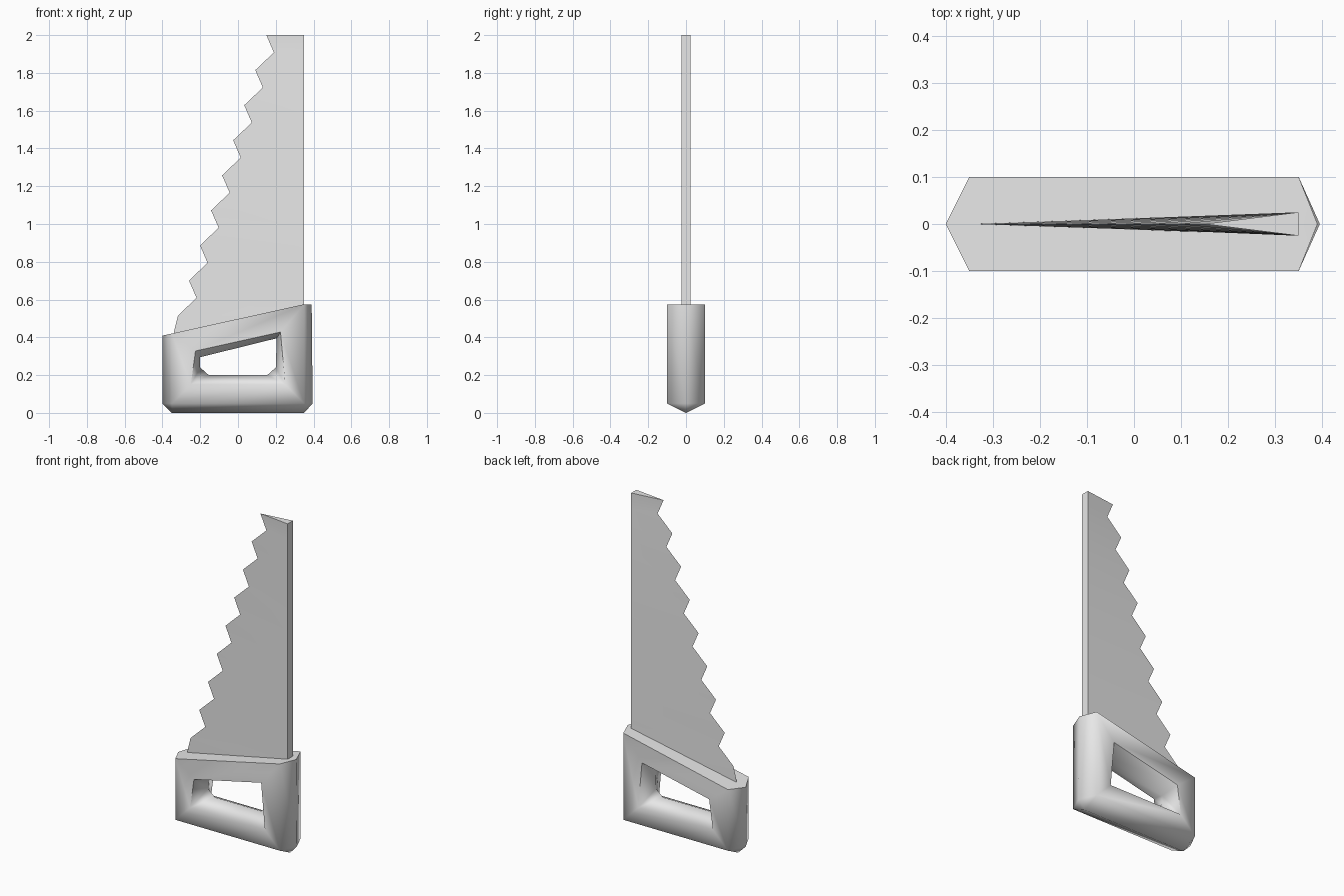
import bpy, math

if "Cube" in bpy.data.objects:
    bpy.data.objects.remove(bpy.data.objects["Cube"], do_unlink=True)

grey = bpy.data.materials.new("light_grey")
grey.use_nodes = True
grey.diffuse_color = (0.8, 0.8, 0.8, 1)
grey.node_tree.nodes["Principled BSDF"].inputs["Base Color"].default_value = (0.8, 0.8, 0.8, 1)


def make(name, verts, faces, angle):
    mesh = bpy.data.meshes.new(name)
    mesh.from_pydata(verts, [], faces)
    mesh.materials.append(grey)
    obj = bpy.data.objects.new(name, mesh)
    bpy.context.collection.objects.link(obj)
    bpy.ops.object.select_all(action='DESELECT')
    obj.select_set(True)
    bpy.context.view_layer.objects.active = obj
    bpy.ops.object.mode_set(mode='EDIT')
    bpy.ops.mesh.select_all(action='SELECT')
    bpy.ops.mesh.remove_doubles(threshold=0.0005)
    bpy.ops.mesh.normals_make_consistent(inside=False)
    bpy.ops.object.mode_set(mode='OBJECT')
    bpy.ops.object.shade_smooth_by_angle(angle=math.radians(angle))
    return obj


# Blade: a wedge from a thick straight back to a sharp toothed edge
teeth = []
for i in range(9):
    tip_x, tip_z = 0.15 - 0.0585 * i, 2 - 0.1856 * i
    teeth.append((tip_x, tip_z))
    if i < 8:
        teeth.append((tip_x + 0.04, tip_z - 0.092))
teeth += [(-0.34, 0.425), (-0.33, 0.4)]

verts, faces = [], []
for x, z in teeth:
    verts += [(x, 0, z), (0.35, -0.025, z), (0.35, 0.025, z)]
last = len(teeth) - 1
for i in range(last):
    a, b = 3 * i, 3 * i + 3
    for j in range(3):
        k = (j + 1) % 3
        faces.append((a + j, b + j, b + k, a + k))
faces += [(0, 1, 2), (3 * last, 3 * last + 1, 3 * last + 2)]
make("blade", verts, faces, 40)

# Handle: a closed grip, ridged along the outside and inside of the loop.
# Corners run bottom left, bottom right, top right, top left;
# each ridge has two points at a bevelled lower corner.
outer_ridge = [(-0.4, 0.05), (-0.35, 0), (0.35, 0), (0.395, 0.05),
               (0.39, 0.575), (0.35, 0.575), (-0.35, 0.42), (-0.4, 0.409)]
outer_side = [(-0.35, 0.05), (-0.35, 0.05), (0.35, 0.05), (0.35, 0.05),
              (0.35, 0.575), (0.35, 0.575), (-0.35, 0.42), (-0.35, 0.42)]
inner_side = [(-0.25, 0.15), (-0.25, 0.15), (0.25, 0.15), (0.25, 0.15),
              (0.225, 0.428), (0.225, 0.428), (-0.225, 0.328), (-0.225, 0.328)]
inner_ridge = [(-0.2, 0.24), (-0.155, 0.2), (0.155, 0.2), (0.2, 0.24),
               (0.205, 0.395), (0.205, 0.395), (-0.2, 0.295), (-0.2, 0.295)]

rings = [(outer_ridge, 0), (outer_side, -0.1), (inner_side, -0.1),
         (inner_ridge, 0), (inner_side, 0.1), (outer_side, 0.1)]
n = len(outer_ridge)
verts = [(x, y, z) for ring, y in rings for x, z in ring]
faces = []
for r in range(len(rings)):
    s = (r + 1) % len(rings)
    for i in range(n):
        j = (i + 1) % n
        quad = (r * n + i, r * n + j, s * n + j, s * n + i)
        # Skip edges that collapse where two ring points coincide
        unique = []
        for v in quad:
            if verts[v] not in [verts[u] for u in unique]:
                unique.append(v)
        if len(unique) > 2:
            faces.append(unique)
make("handle", verts, faces, 68)
